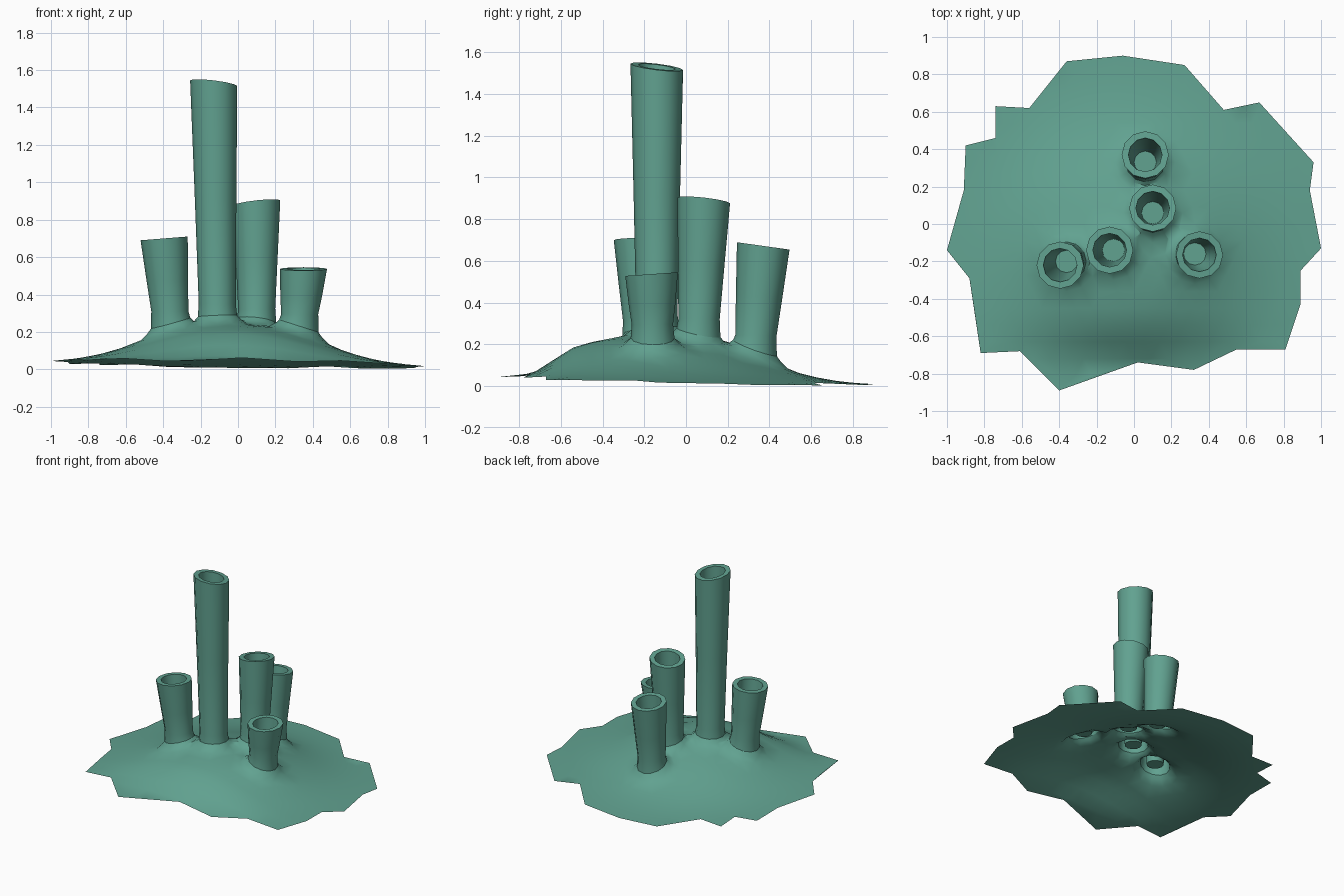
import bpy, bmesh, math
from mathutils import Vector
from mathutils.geometry import delaunay_2d_cdt

if "Cube" in bpy.data.objects:
    bpy.data.objects.remove(bpy.data.objects["Cube"], do_unlink=True)

SIDES = 12
BASE_R = 0.105

sea_green = bpy.data.materials.new("sea_green")
sea_green.use_nodes = True
colour = (0.12, 0.36, 0.28, 1)
sea_green.diffuse_color = colour
sea_green.node_tree.nodes["Principled BSDF"].inputs["Base Color"].default_value = colour

# Tubes: name, base centre, top centre and height, tilt of the rim in x and y
TUBES = [
    ("tall_tube", (-0.11, -0.14), (-0.13, -0.14, 1.53), (-0.12, -0.12)),
    ("right_tube", (-0.36, -0.20), (-0.395, -0.22, 0.70), (0.08, 0.0)),
    ("middle_tube", (0.10, 0.06), (0.10, 0.085, 0.89), (0.11, -0.11)),
    ("back_tube", (0.06, 0.33), (0.06, 0.37, 0.672), (0.0, -0.14)),
    ("left_tube", (0.325, -0.16), (0.35, -0.165, 0.537), (0.0, 0.07)),
]

# Ragged rim of the base sheet
OUTLINE = [
    (-1, -.14), (-.88, -.29), (-.82, -.69), (-.61, -.68), (-.40, -.89), (.02, -.74),
    (.32, -.78), (.55, -.67), (.81, -.67), (.89, -.43), (.89, -.25), (1, -.13),
    (.94, .18), (.96, .33), (.67, .65), (.48, .61), (.27, .85), (-.06, .9),
    (-.36, .87), (-.56, .62), (-.74, .63), (-.74, .46), (-.9, .42), (-.91, .18),
]


def base_distance(x, y):
    return min(math.hypot(x - b[0], y - b[1]) for _, b, _, _ in TUBES)


def ground(x, y):
    """Height of the mound, flaring up where a tube grows out of it."""
    dx, dy = x + 0.03, y + 0.15
    if dy < -0.4:
        dy *= 1 + 2 * (-dy - 0.4)          # steeper front slope
    mound = 0.215 * math.exp(-(math.hypot(dx, dy) / 0.6) ** 2.5)
    flare = 0.05 * max(0, (0.19 - base_distance(x, y)) / 0.085) ** 2
    return 0.022 - 0.02 * y - 0.012 * x + mound + min(flare, 0.05)


def circle(cx, cy, r):
    return [(cx + r * math.cos(math.tau * i / SIDES),
             cy + r * math.sin(math.tau * i / SIDES)) for i in range(SIDES)]


def finish(bm, name):
    mesh = bpy.data.meshes.new(name)
    bm.to_mesh(mesh)
    bm.free()
    mesh.materials.append(sea_green)
    mesh.shade_smooth()
    mesh.set_sharp_from_angle(angle=math.radians(45))
    obj = bpy.data.objects.new(name, mesh)
    bpy.context.collection.objects.link(obj)


def build_base():
    points = list(OUTLINE)
    edges = []
    # Rings of points around each tube, the inner two kept as edges
    for _, (bx, by), _, _ in TUBES:
        for r in (BASE_R, 0.125):
            first = len(points)
            points += circle(bx, by, r)
            edges += [(first + i, first + (i + 1) % SIDES) for i in range(SIDES)]
        points += [p for p in circle(bx, by, 0.16) if base_distance(*p) > 0.14]
    # Staggered grid over the rest of the sheet
    step = 0.09
    for row in range(-10, 11):
        for col in range(-11, 12):
            x, y = (col + 0.5 * (row % 2)) * step, row * step
            if base_distance(x, y) > 0.19:
                points.append((x, y))
    verts, _, faces, *_ = delaunay_2d_cdt(
        [Vector(p) for p in points], edges, [list(range(len(OUTLINE)))], 1, 1e-5)
    bm = bmesh.new()
    made = [bm.verts.new((v.x, v.y, ground(v.x, v.y))) for v in verts]
    for face in faces:
        centre = sum((verts[i] for i in face), Vector((0, 0))) / len(face)
        if base_distance(*centre) > BASE_R * 0.97:
            bm.faces.new([made[i] for i in face])
    bmesh.ops.delete(bm, geom=[v for v in bm.verts if not v.link_faces], context='VERTS')
    finish(bm, "base_sheet")


def build_tube(name, base, top, tilt):
    bm = bmesh.new()
    foot = ground(*base)
    rings = [[bm.verts.new((x, y, ground(x, y))) for x, y in circle(*base, BASE_R)]]

    def ring(t, r):
        cx = base[0] + (top[0] - base[0]) * t
        cy = base[1] + (top[1] - base[1]) * t
        cz = foot + (top[2] - foot) * t
        rings.append([bm.verts.new((x, y, cz + t * (tilt[0] * (x - cx) + tilt[1] * (y - cy))))
                      for x, y in circle(cx, cy, r)])

    # Outer wall upwards, over the rim, then the inner wall down to its floor
    soft = 0.06 / (top[2] - foot)
    for t, r in ((soft, 0.099), (0.5, 0.111), (1, 0.126),
                 (1, 0.09), (0.5, 0.08), (0, 0.06)):
        ring(t, r)
    for low, high in zip(rings, rings[1:]):
        for i in range(SIDES):
            j = (i + 1) % SIDES
            bm.faces.new((low[i], low[j], high[j], high[i]))
    bm.faces.new(rings[-1])
    finish(bm, name)


build_base()
for tube in TUBES:
    build_tube(*tube)
